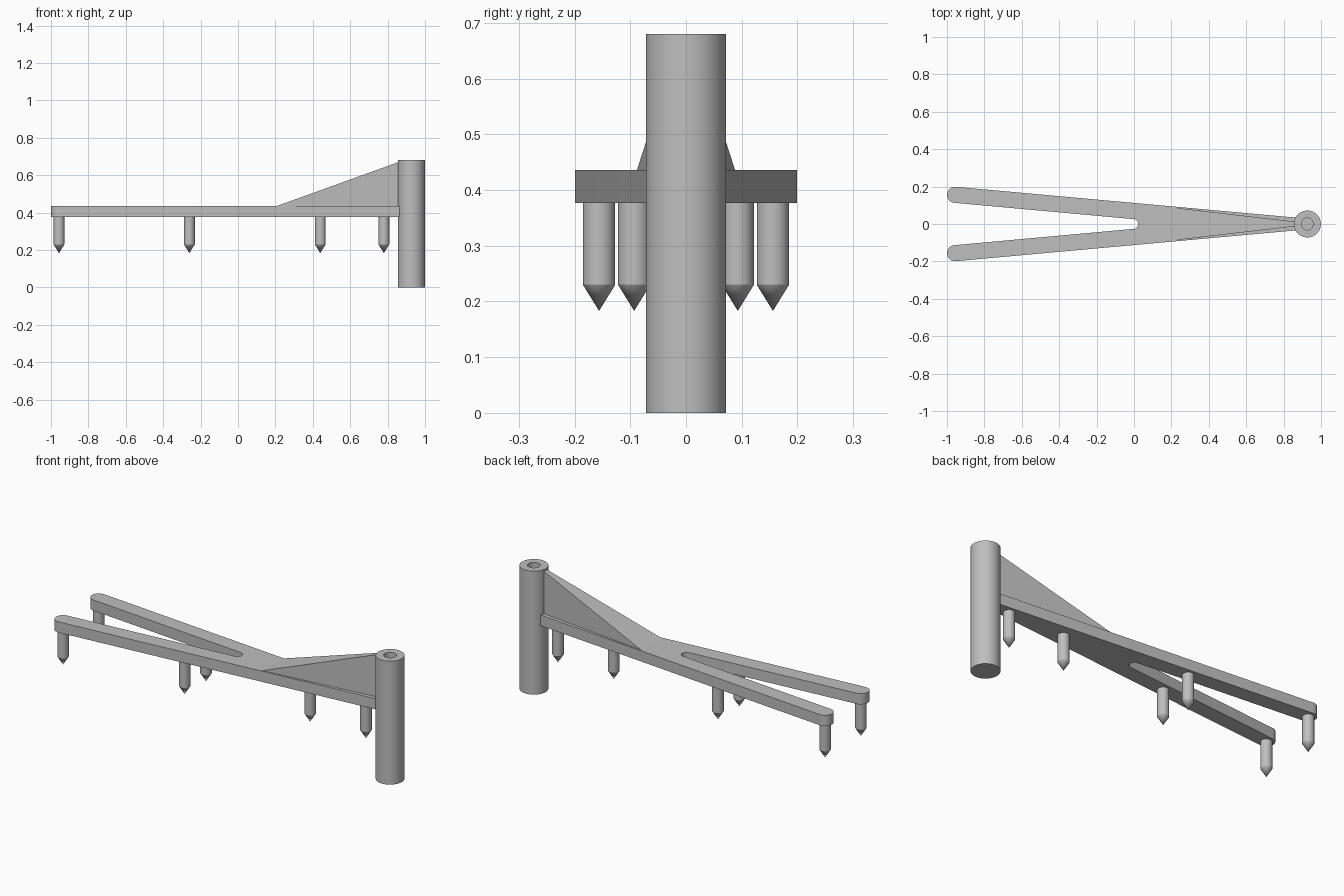
import bpy, bmesh, math
from mathutils import Vector, Matrix

cube = bpy.data.objects.get("Cube")
if cube:
    bpy.data.objects.remove(cube, do_unlink=True)

GREY = (0.52, 0.52, 0.52, 1)
mat = bpy.data.materials.new("plain grey")
mat.use_nodes = True
mat.diffuse_color = GREY
mat.node_tree.nodes["Principled BSDF"].inputs["Base Color"].default_value = GREY


def finish(name, bm):
    """Turn a bmesh into a smooth-shaded object with sharp edges kept."""
    bmesh.ops.remove_doubles(bm, verts=bm.verts, dist=1e-5)
    bmesh.ops.recalc_face_normals(bm, faces=bm.faces)
    mesh = bpy.data.meshes.new(name)
    bm.to_mesh(mesh)
    bm.free()
    mesh.materials.append(mat)
    obj = bpy.data.objects.new(name, mesh)
    bpy.context.collection.objects.link(obj)
    bpy.ops.object.select_all(action="DESELECT")
    obj.select_set(True)
    bpy.context.view_layer.objects.active = obj
    bpy.ops.object.shade_smooth_by_angle(angle=math.radians(30))
    return obj


def lathe(name, profile, x, y, steps=48):
    """Spin an (r, z) profile about a vertical axis at x, y."""
    bm = bmesh.new()
    verts = [bm.verts.new((r, 0, z)) for r, z in profile]
    edges = [bm.edges.new(pair) for pair in zip(verts, verts[1:])]
    bmesh.ops.spin(bm, geom=verts + edges, cent=(0, 0, 0), axis=(0, 0, 1),
                   angle=math.tau, steps=steps)
    bmesh.ops.translate(bm, verts=bm.verts, vec=(x, y, 0))
    return finish(name, bm)


def prism(name, outline, z0, height):
    """Extrude a flat outline upwards."""
    bm = bmesh.new()
    face = bm.faces.new([bm.verts.new((x, y, z0)) for x, y in outline])
    result = bmesh.ops.extrude_face_region(bm, geom=[face])
    top = [v for v in result["geom"] if isinstance(v, bmesh.types.BMVert)]
    bmesh.ops.translate(bm, verts=top, vec=(0, 0, height))
    return finish(name, bm)


def arc(cx, cy, r, start, end, steps):
    angles = [start + (end - start) * i / steps for i in range(steps + 1)]
    return [(cx + r * math.cos(a), cy + r * math.sin(a)) for a in angles]


POST_X, POST_R, POST_TOP = 0.927, 0.072, 0.68
PLATE_Z, PLATE_TOP = 0.377, 0.436
TIP_X, TIP_Y, TIP_R = -0.957, 0.156, 0.043
SLOPE = 0.0904
TILT = math.atan(SLOPE)

# Upright post with a blind bore in its top
lathe("post", [(0, 0), (POST_R, 0), (POST_R, POST_TOP), (0.032, POST_TOP),
               (0.032, 0.3), (0, 0.3)], POST_X, 0)

# Forked plate: one half outline, mirrored across the middle
up = math.pi / 2 - TILT
end_x = 0.88
half = [(end_x, TIP_Y + TIP_R - SLOPE * (end_x - TIP_X))]
half += arc(TIP_X, TIP_Y, TIP_R, up, up + math.pi, 16)
half += arc(-0.003, 0, 0.026, up, 0, 10)
outline = half + [(x, -y) for x, y in reversed(half[:-1])]
prism("forked_plate", outline, PLATE_Z, PLATE_TOP - PLATE_Z)

# Wedge rib rising and narrowing towards the post
bm = bmesh.new()
x0, x1, w0, w1, rise = 0.21, 0.875, 0.088, 0.011, 0.24
left, right = [[bm.verts.new(p) for p in ((x0, s * w0, PLATE_TOP),
                                          (x1, s * w1, PLATE_TOP),
                                          (x1, s * w1, PLATE_TOP + rise))]
               for s in (1, -1)]
bm.faces.new(left)
bm.faces.new(right)
for i in range(3):
    j = (i + 1) % 3
    bm.faces.new((left[i], left[j], right[j], right[i]))
finish("wedge_rib", bm)

# Pointed pins: pairs under the arms, singles under the stem
PIN = [(0, PLATE_Z + 0.01), (0.029, PLATE_Z + 0.01), (0.029, 0.23), (0, 0.183)]
for side, sign in (("left", 1), ("right", -1)):
    for place, x in (("tip", TIP_X), ("middle", -0.26)):
        y = sign * (TIP_Y - SLOPE * (x - TIP_X))
        lathe(f"{side}_{place}_pin", PIN, x, y, 32)
for place, x in (("front", 0.44), ("rear", 0.78)):
    lathe(f"stem_{place}_pin", PIN, x, 0, 32)
